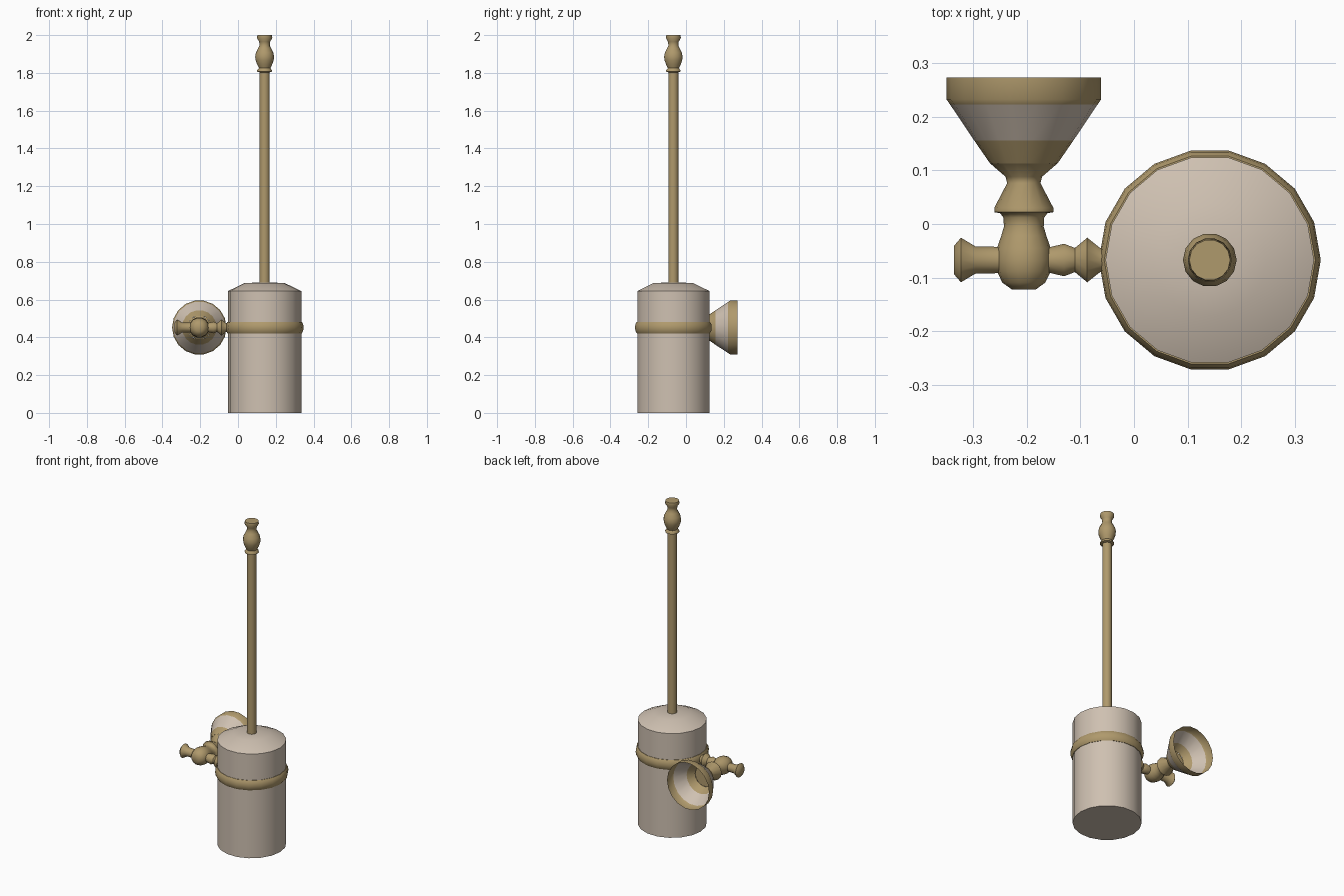
import bpy, bmesh, math
from mathutils import Vector, Matrix

if "Cube" in bpy.data.objects:
    bpy.data.objects.remove(bpy.data.objects["Cube"])


def material(name, rgb):
    m = bpy.data.materials.new(name)
    m.diffuse_color = (*rgb, 1)
    m.use_nodes = True
    m.node_tree.nodes["Principled BSDF"].inputs["Base Color"].default_value = m.diffuse_color
    return m


brass = material("aged brass", (0.43, 0.32, 0.15))
ceramic = material("warm ceramic", (0.62, 0.53, 0.44))


def lathe(name, profile, sides, origin, axis="Z", mats=(brass,), closed=False,
          caps=True, angle=35, rule=None):
    """Revolve (radius, height) points around an axis; radius 0 becomes a pole."""
    rot = {"Z": Matrix(), "X": Matrix.Rotation(math.pi / 2, 4, "Y"),
           "Y": Matrix.Rotation(-math.pi / 2, 4, "X")}[axis]
    bm = bmesh.new()
    rings = []
    for r, h in profile:
        rings.append([bm.verts.new((r * math.cos(2 * math.pi * i / sides),
                                    r * math.sin(2 * math.pi * i / sides), h))
                      for i in range(sides)])
    pairs = list(zip(rings, rings[1:]))
    if closed:
        pairs.append((rings[-1], rings[0]))
    for k, (a, b) in enumerate(pairs):
        for i in range(sides):
            j = (i + 1) % sides
            f = bm.faces.new((a[i], a[j], b[j], b[i]))
            if rule:
                f.material_index = rule(k)
    if caps and not closed:
        bm.faces.new(rings[0][::-1])
        bm.faces.new(rings[-1])
    if closed or caps:
        bmesh.ops.recalc_face_normals(bm, faces=bm.faces)
    bm.transform(Matrix.Translation(Vector(origin)) @ rot)
    me = bpy.data.meshes.new(name)
    bm.to_mesh(me)
    bm.free()
    for m in mats:
        me.materials.append(m)
    ob = bpy.data.objects.new(name, me)
    bpy.context.collection.objects.link(ob)
    bpy.ops.object.select_all(action="DESELECT")
    ob.select_set(True)
    bpy.context.view_layer.objects.active = ob
    bpy.ops.object.shade_smooth_by_angle(angle=math.radians(angle))
    return ob


CX, CY, AX, AZ = 0.141, -0.067, -0.205, 0.452   # cup centre, mount axis, arm height

# Cup and its low domed lid
lathe("cup", [(0.194, 0), (0.194, 0.645)], 18, (CX, CY, 0), mats=(ceramic,))
lathe("lid", [(0.194, 0.645), (0.105, 0.688), (0.027, 0.69)], 18, (CX, CY, 0), mats=(ceramic,))

# Rounded holder ring around the cup
ring = [(0.192 + 0.0145 * math.cos(a), AZ + 0.032 * math.sin(a))
        for a in (math.tau * k / 10 for k in range(10))]
lathe("holder_ring", ring, 18, (CX, CY, 0), closed=True, angle=50)

# Brush rod and turned knob
lathe("brush_rod", [(0.027, 0.68), (0.027, 1.81)], 14, (CX, CY, 0))
lathe("brush_knob", [(0.027, 1.803), (0.040, 1.807), (0.040, 1.813), (0.030, 1.825),
                     (0.040, 1.845), (0.048, 1.868), (0.050, 1.885), (0.046, 1.907),
                     (0.034, 1.930), (0.027, 1.945), (0.029, 1.965), (0.041, 1.985),
                     (0.038, 2.0)], 14, (CX, CY, 0), angle=45)

# Horizontal arm with a finial at the free end, running into the ring
lathe("arm", [(0.027, -0.335), (0.0425, -0.322), (0.026, -0.295), (0.025, -0.245),
              (0.025, -0.155), (0.031, -0.130), (0.023, -0.110), (0.0425, -0.087),
              (0.023, -0.063), (0.023, -0.05)], 14, (0, CY, AZ), "X", angle=50)

# Ball joint and turned neck leading to the wall
lathe("ball_neck", [(0.022, -0.122), (0.040, -0.109), (0.050, -0.088), (0.053, -0.067),
                    (0.050, -0.045), (0.042, -0.022), (0.037, -0.005), (0.038, 0.012),
                    (0.044, 0.020), (0.055, 0.022), (0.055, 0.030), (0.031, 0.076),
                    (0.034, 0.088), (0.063, 0.113)], 14, (AX, 0, AZ), "Y",
      angle=45)

# Open wall bell with a ceramic band; thin shell showing the same bands inside
lathe("wall_bell", [(0.063, 0.113), (0.092, 0.155), (0.137, 0.222), (0.144, 0.232),
                    (0.144, 0.273)], 18, (AX, 0, AZ), "Y", mats=(brass, ceramic),
      caps=False, rule=lambda k: int(k == 1))
